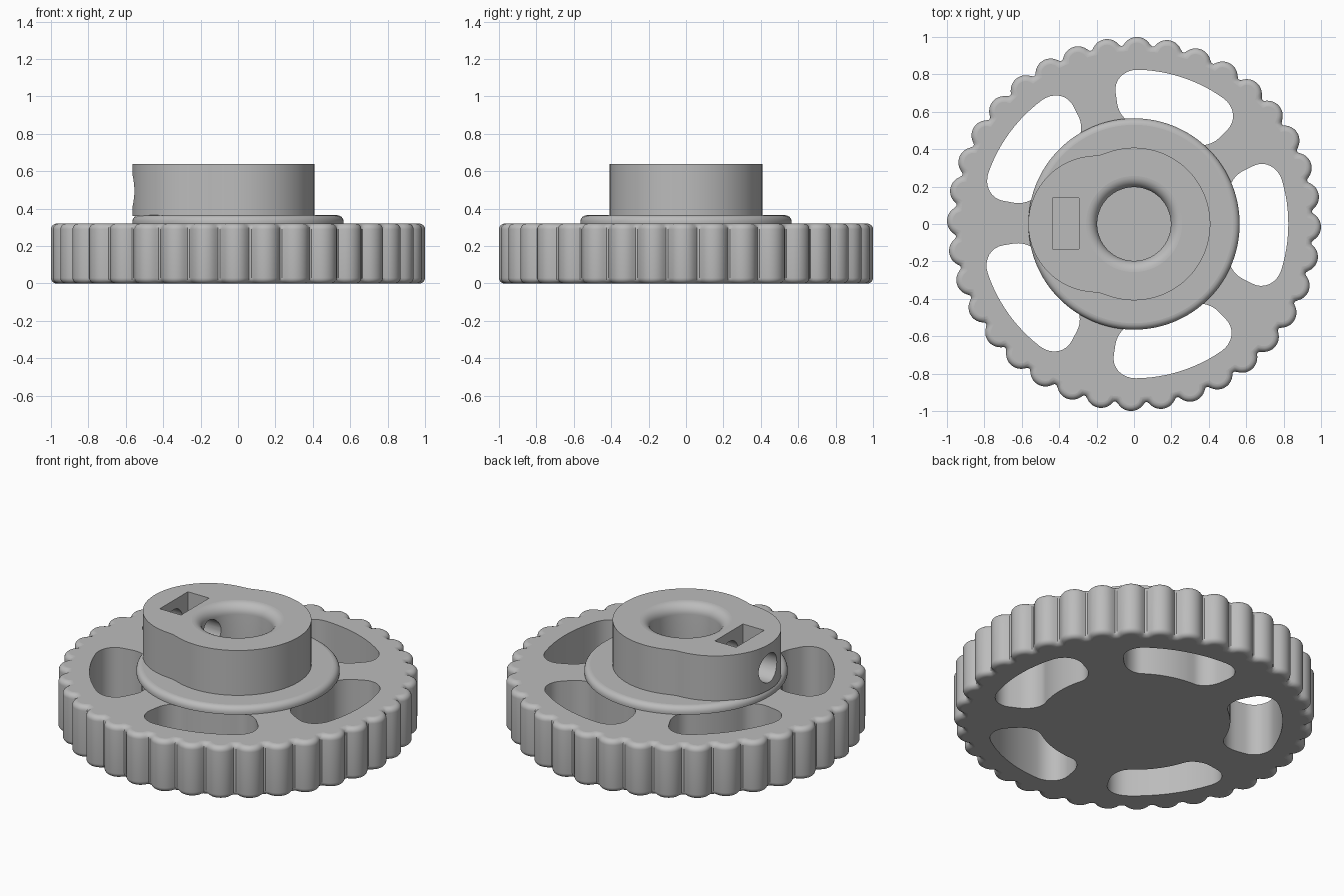
import bpy, bmesh, math
from math import pi, sin, cos, sqrt, radians

if "Cube" in bpy.data.objects:
    bpy.data.objects.remove(bpy.data.objects["Cube"], do_unlink=True)

grey = bpy.data.materials.new("plain_grey")
grey.use_nodes = True
COLOUR = (0.5, 0.5, 0.5, 1)
grey.diffuse_color = COLOUR
grey.node_tree.nodes["Principled BSDF"].inputs["Base Color"].default_value = COLOUR


def loft(name, rings):
    """Closed solid from a stack of equal-length point rings."""
    bm = bmesh.new()
    loops = [[bm.verts.new(p) for p in ring] for ring in rings]
    n = len(loops[0])
    for a, b in zip(loops, loops[1:]):
        for i in range(n):
            j = (i + 1) % n
            bm.faces.new((a[i], a[j], b[j], b[i]))
    bm.faces.new(loops[0][::-1])
    bm.faces.new(loops[-1])
    bmesh.ops.recalc_face_normals(bm, faces=bm.faces)
    mesh = bpy.data.meshes.new(name)
    bm.to_mesh(mesh)
    bm.free()
    ob = bpy.data.objects.new(name, mesh)
    bpy.context.collection.objects.link(ob)
    mesh.materials.append(grey)
    return ob


def polar_ring(radius, z, n):
    """Ring whose radius is a function of the angle."""
    angles = [2 * pi * i / n for i in range(n)]
    return [(radius(a) * cos(a), radius(a) * sin(a), z) for a in angles]


def lathe(name, profile, n=96):
    return loft(name, [polar_ring(lambda a: r, z, n) for r, z in profile])


def quarter(steps=6):
    return [i * pi / 2 / steps for i in range(steps + 1)]


def finish(ob, cutters):
    """Cut the part, then smooth its curved faces only."""
    bpy.ops.object.select_all(action='DESELECT')
    bpy.context.view_layer.objects.active = ob
    ob.select_set(True)
    for c in cutters:
        mod = ob.modifiers.new("cut", 'BOOLEAN')
        mod.operation = 'DIFFERENCE'
        mod.solver = 'EXACT'
        mod.object = c
        bpy.ops.object.modifier_apply(modifier=mod.name)
    bpy.ops.object.shade_smooth_by_angle(angle=radians(35))
    for p in ob.data.polygons:
        if abs(p.normal.z) > 0.999:
            p.use_smooth = False


# Scalloped wheel with rounded upper and lower edges
TEETH, BASE, BUMP, CENTRE = 36, 0.955, 0.081, 0.919
HEIGHT, FILLET = 0.32, 0.03


def scallop(inset):
    pitch = 2 * pi / TEETH

    def radius(a):
        d = (a + radians(1) + pitch / 2) % pitch - pitch / 2
        under = (BUMP - inset) ** 2 - (CENTRE * sin(d)) ** 2
        bump = CENTRE * cos(d) + sqrt(under) if under > 0 else 0
        return max(BASE - inset, bump)
    return radius


levels = [(FILLET * (1 - sin(t)), FILLET * (1 - cos(t))) for t in quarter()]
levels += [(d, HEIGHT - z) for d, z in levels[::-1]]
wheel = loft("scalloped_wheel",
             [polar_ring(scallop(d), z, TEETH * 14) for d, z in levels])

# Flange disc with a rounded upper edge
FR, FT, FF = 0.565, 0.365, 0.035
flange = lathe("flange", [(FR, HEIGHT)] +
               [(FR - FF * (1 - cos(t)), FT - FF * (1 - sin(t))) for t in quarter()], 128)


# Hub: a round body softly blended with an offset lobe
def hub_radius(a):
    lobe = -0.2 * cos(a) + sqrt(0.365 ** 2 - (0.2 * sin(a)) ** 2)
    return (0.408 ** 60 + lobe ** 60) ** (1 / 60)


hub = loft("hub", [polar_ring(hub_radius, z, 144) for z in (0.36, 0.64)])

# Blind bore with a flared mouth
BORE, FLARE, TOP = 0.197, 0.06, 0.64
bore = lathe("bore_cutter", [(BORE, 0.15)] +
             [(BORE + FLARE * (1 - cos(t)), TOP - FLARE * (1 - sin(t))) for t in quarter(8)] +
             [(BORE + FLARE, TOP + 0.1)])

# Side screw hole and the nut pocket above it
screw = loft("screw_hole_cutter",
             [[(x, 0.088 * cos(2 * pi * i / 40), 0.495 + 0.088 * sin(2 * pi * i / 40))
               for i in range(40)] for x in (-0.7, -0.1)])
pocket = loft("nut_pocket_cutter",
              [[(-0.437, -0.133, z), (-0.293, -0.133, z), (-0.293, 0.139, z), (-0.437, 0.139, z)]
               for z in (0.38, 0.8)])


# Curved window slots: rounded rectangles bent around the axis
def slot_ring(turn, z):
    r_in, r_out, half, corner, mid = 0.535, 0.825, 0.322, 0.115, 0.7
    flat = []
    for k, (su, sr) in enumerate([(1, 1), (-1, 1), (-1, -1), (1, -1)]):
        cu = su * (half - corner)
        cr = r_out - corner if sr > 0 else r_in + corner
        flat += [(cu + corner * cos(t + k * pi / 2), cr + corner * sin(t + k * pi / 2))
                 for t in quarter(8)]
    path = []
    for i, (u, r) in enumerate(flat):
        path.append((u, r))
        u2, r2 = flat[(i + 1) % len(flat)]
        if abs(u2 - u) > 0.2:
            path += [(u + (u2 - u) * s / 12, r) for s in range(1, 12)]
    return [(r * cos(turn + u / mid), r * sin(turn + u / mid), z) for u, r in path]


slots = [loft("slot_cutter", [slot_ring(radians(72 * i - 0.4), z) for z in (-0.1, 0.5)])
         for i in range(5)]

finish(wheel, slots + [bore])
finish(flange, [bore])
finish(hub, [bore, screw, pocket])

for c in slots + [bore, screw, pocket]:
    bpy.data.objects.remove(c, do_unlink=True)
